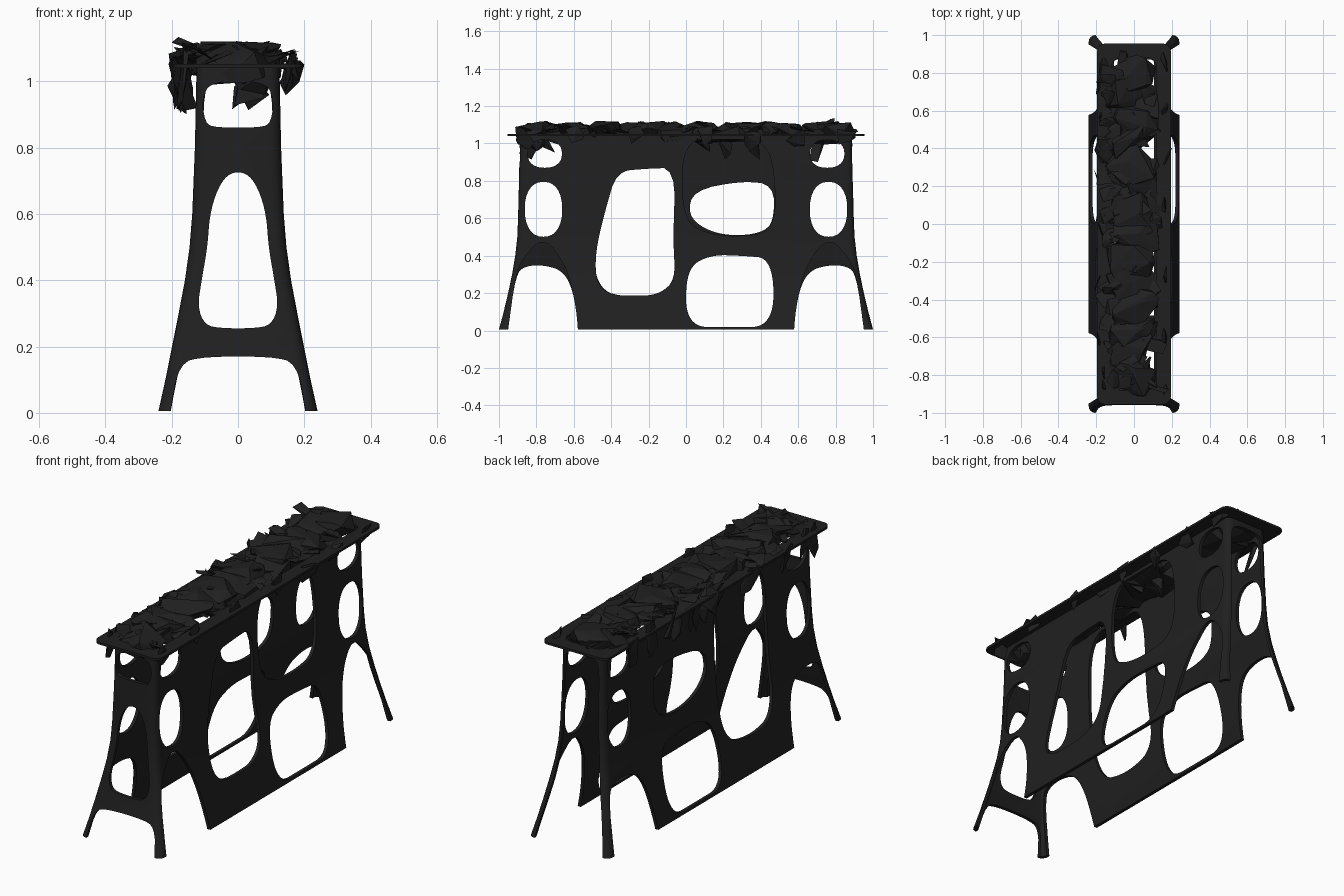
import bpy, bmesh, math, random
from mathutils import Vector, Euler

random.seed(11)
cube = bpy.data.objects.get("Cube")
if cube:
    bpy.data.objects.remove(cube)


def material(name, value):
    mat = bpy.data.materials.new(name)
    mat.use_nodes = True
    colour = (value, value, value, 1)
    mat.diffuse_color = colour
    mat.node_tree.nodes["Principled BSDF"].inputs["Base Color"].default_value = colour
    return mat


charcoal = material("charcoal", 0.0145)


def add_object(name, bm):
    bmesh.ops.recalc_face_normals(bm, faces=bm.faces)
    mesh = bpy.data.meshes.new(name)
    bm.to_mesh(mesh)
    bm.free()
    mesh.materials.append(charcoal)
    ob = bpy.data.objects.new(name, mesh)
    bpy.context.collection.objects.link(ob)
    return ob


def rounded(points, steps=3):
    """Round a closed outline by corner cutting."""
    pts = [Vector(p) for p in points]
    for _ in range(steps):
        pts = [q for a, b in zip(pts, pts[1:] + pts[:1])
               for q in (a.lerp(b, 0.25), a.lerp(b, 0.75))]
    return pts


def mirrored(points):
    """Close a half outline (listed bottom to top, u > 0) with its mirror image."""
    return points + [(-u, v) for u, v in reversed(points)]


def oval(cy, cz, ry, rz, power=2.3, n=28):
    def s(v):
        return math.copysign(abs(v) ** (2 / power), v)
    return [Vector((cy + ry * s(math.cos(t)), cz + rz * s(math.sin(t))))
            for t in (2 * math.pi * i / n for i in range(n))]


def flip(outline):
    return [Vector((-p[0], p[1])) for p in outline]


def bridge(bm, rings):
    for a, b in zip(rings, rings[1:]):
        for i in range(len(a)):
            j = (i + 1) % len(a)
            bm.faces.new((a[i], a[j], b[j], b[i]))


def prism(bm, outline, place, near, far):
    """Extrude a 2D outline; place(u, v, depth) gives the 3D point."""
    rings = [[bm.verts.new(place(p[0], p[1], d)) for p in outline] for d in (near, far)]
    bridge(bm, rings)
    bm.faces.new(rings[0])
    bm.faces.new(rings[1])


def round_rect(hx, hy, r, n=4):
    pts = []
    for k, (sx, sy) in enumerate(((1, 1), (-1, 1), (-1, -1), (1, -1))):
        for i in range(n + 1):
            a = (k + i / n) * math.pi / 2
            pts.append((sx * (hx - r) + r * math.cos(a), sy * (hy - r) + r * math.sin(a)))
    return pts


# Flared four-sided shell: height, half width, half length
levels = [(.005, .24, 1), (.1, .219, .975), (.2, .199, .951), (.3, .179, .93), (.4, .16, .913),
          (.5, .146, .902), (.6, .138, .898), (.8, .13, .893), (1.04, .125, .888)]
wall = 0.018
bm = bmesh.new()
loops = []
for inset, order in ((0, levels), (wall, levels[::-1])):
    for z, hx, hy in order:
        loops.append([bm.verts.new((x, y, z))
                      for x, y in round_rect(hx - inset, hy - inset, .035 - inset)])
bridge(bm, loops + loops[:1])
frame = add_object("frame_shell", bm)

# Openings of the two long sides
foot = [(.91, .3), (.952, 0), (.99, -.3), (.57, -.3), (.575, .02), (.605, .22)]
round_arch = rounded(foot + [(.66, .32), (.76, .35), (.86, .345)], 2)
pointed_arch = rounded(foot + [(.66, .38), (.765, .5), (.87, .39)], 2)
ovals = [oval(.762, .648, .1, .147), oval(.755, .945, .092, .075)]
low_window = rounded([(0, .02), (.23, .018), (.47, .02), (.465, .385),
                      (.3, .4), (.13, .405), (.0, .33)], 3)
slanted = rounded([(-.48, .25), (-.4, .19), (-.28, .185), (-.15, .19), (-.055, .27), (-.07, .48),
                   (-.055, .87), (-.22, .865), (-.37, .85), (-.43, .65), (-.485, .42)], 2)
tall_left = rounded([(-.49, .22), (-.28, .17), (-.055, .22), (-.05, .5), (-.05, 1.02),
                     (-.25, 1.02), (-.48, 1.02), (-.5, .6)])
eye = rounded([(.01, .62), (.1, .54), (.24, .505), (.4, .52), (.47, .58), (.47, .78),
               (.3, .8), (.04, .75)], 2)
tall_right = rounded([(-.02, .6), (.1, .52), (.28, .5), (.47, .53), (.48, .8),
                      (.43, 1.02), (.2, 1.02), (-.02, 1.02)])

side_cut = bmesh.new()
for side, arch, own in ((1, pointed_arch, [slanted, tall_right]),
                        (-1, round_arch, [tall_left, eye])):
    paired = ovals + [arch]
    for outline in paired + [flip(o) for o in paired] + [low_window] + own:
        prism(side_cut, outline, lambda u, v, d: (side * d, u, v), .06, .4)

# Openings of the front end, and the tall open archway of the back end
window = mirrored([(.05, .255), (.1, .265), (.122, .32), (.108, .41), (.092, .5),
                   (.085, .6), (.06, .68), (.025, .725)])
low_arch = mirrored([(.25, -.3), (.205, 0), (.178, .15), (.1, .17)])
top_hole = mirrored([(.07, .86), (.1, .875), (.108, .95), (.08, 1.0)])
archway = mirrored([(.25, -.3), (.205, 0), (.17, .17), (.135, .33), (.115, .48),
                    (.102, .7), (.106, .94), (.085, 1.01)])
end_cut = bmesh.new()
for side, outlines in ((-1, (window, low_arch, top_hole)), (1, (archway,))):
    for outline in outlines:
        prism(end_cut, rounded(outline, 2), lambda u, v, d: (u, side * d, v), .8, 1.2)


def carve(target, cutters):
    for cutter in cutters:
        mod = target.modifiers.new("cut", "BOOLEAN")
        mod.operation, mod.solver, mod.object = "DIFFERENCE", "EXACT", cutter
    graph = bpy.context.evaluated_depsgraph_get()
    target.data = bpy.data.meshes.new_from_object(target.evaluated_get(graph))
    target.modifiers.clear()
    for cutter in cutters:
        bpy.data.objects.remove(cutter)


carve(frame, [add_object("side_openings", side_cut), add_object("end_openings", end_cut)])
bpy.ops.object.select_all(action="DESELECT")
frame.select_set(True)
bpy.context.view_layer.objects.active = frame
bpy.ops.object.shade_smooth_by_angle(angle=math.radians(30))

# Thin top plate with a long opening
bm = bmesh.new()
rings = [[bm.verts.new((x, y, z)) for x, y in round_rect(hx, hy, r)]
         for hx, hy, r, z in ((.195, .955, .04, 1.04), (.195, .955, .04, 1.052),
                              (.12, .88, .05, 1.052), (.12, .88, .05, 1.04))]
bridge(bm, rings + rings[:1])
add_object("top_plate", bm)


# Angular rocks and shards
def add_chunk(bm, centre, size, tilt, count):
    turn = Euler([random.uniform(-t, t) for t in tilt]).to_matrix()
    verts = []
    for _ in range(count):
        p = Vector([random.gauss(0, 1) for _ in range(3)])
        p = p / max(abs(c) for c in p)
        p = Vector([c * s / 2 for c, s in zip(p, size)])
        verts.append(bm.verts.new(Vector(centre) + turn @ p))
    bmesh.ops.convex_hull(bm, input=verts)
    loose = [v for v in verts if v.is_valid and not v.link_faces]
    bmesh.ops.delete(bm, geom=loose, context="VERTS")


u = random.uniform
bm = bmesh.new()
for i in range(14):
    y = -.81 + i * .124
    add_chunk(bm, (u(-.02, .01), y, u(1.05, 1.065)), (.24, .2, .11), (.12, .12, .4), 18)
add_object("large_rocks", bm)

# Thin jagged shards scattered over both edges of the rock bed
bm = bmesh.new()
for i in range(110):
    y = -.87 + 1.72 * i / 109
    x = u(-.15, -.04) if i % 2 else u(-.04, .12)
    add_chunk(bm, (x, y, u(1.055, 1.095) - .1 * max(x, 0)),
              (u(.08, .15), u(.08, .15), u(.012, .03)), (.35, .4, 3), 7)
add_object("loose_shards", bm)

# Shards that hang below the plate edge and through its opening
bm = bmesh.new()
for y in (-.84, -.76, -.6, -.3, -.05, .06, .1, .17, .23, .34, .37, .55, .7):
    add_chunk(bm, (u(-.18, -.155), y, u(.98, 1.02)), (.025, .12, .17), (.5, .35, .6), 8)
for y in (-.8, -.2, .08, .2, .36):
    add_chunk(bm, (u(-.01, .06), y, u(.96, .99)), (.09, .07, .16), (.4, .4, 3), 8)
for y in (-.86, -.6, -.25, .1, .35, .6, .86):
    add_chunk(bm, (u(.15, .165), y, u(1.01, 1.05)), (.03, .1, .12), (.5, .4, .6), 8)
add_object("hanging_shards", bm)
